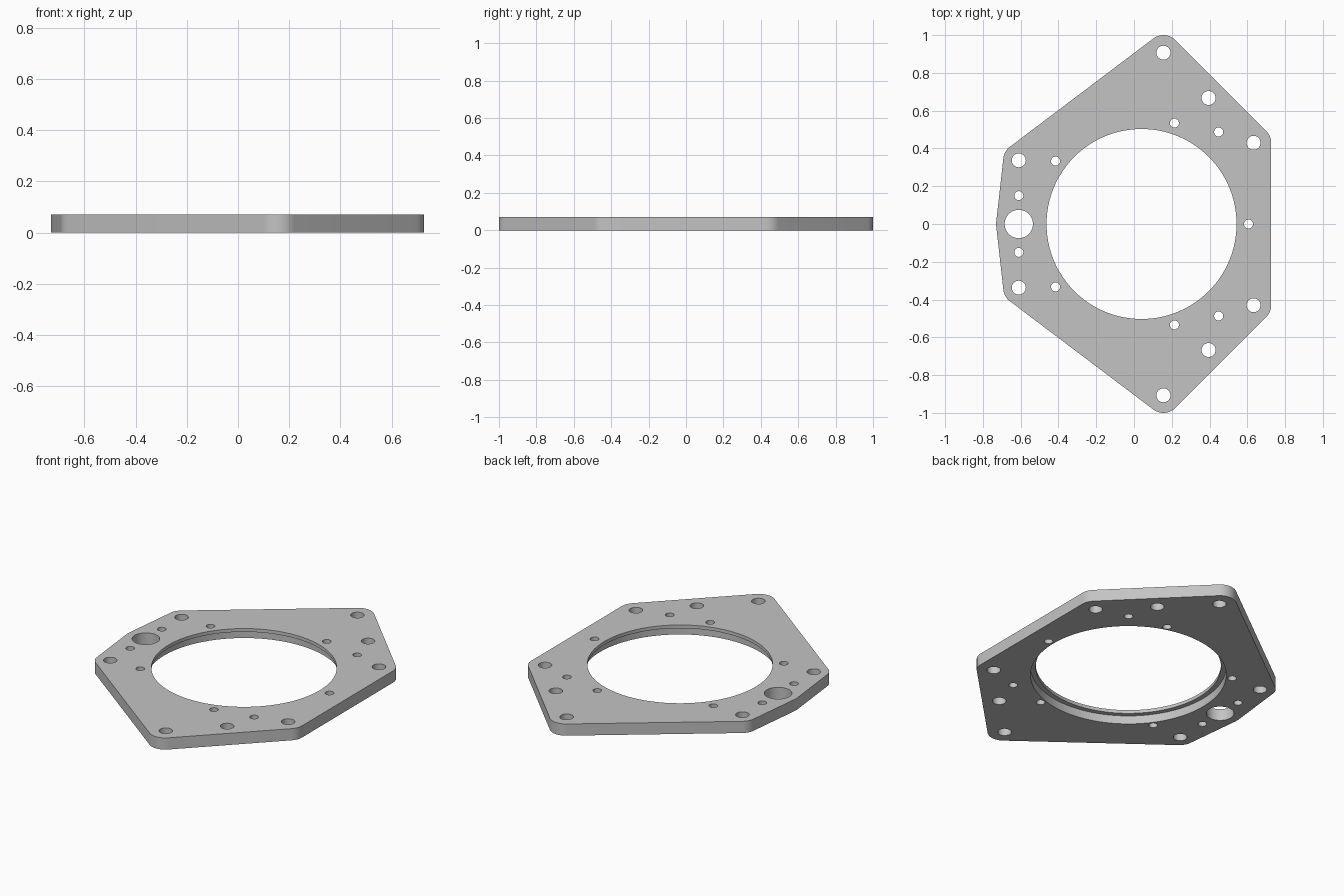
import bpy, bmesh, math
from mathutils import Vector, geometry

if "Cube" in bpy.data.objects:
    bpy.data.objects.remove(bpy.data.objects["Cube"], do_unlink=True)

THICK, LIP = 0.07, 0.02
BORE = (0.04, 0.0)

grey = bpy.data.materials.new("plain grey")
grey.use_nodes = True
colour = (0.55, 0.55, 0.55, 1)
grey.diffuse_color = colour
grey.node_tree.nodes["Principled BSDF"].inputs["Base Color"].default_value = colour


def circle(x, y, r, n):
    return [Vector((x + r * math.cos(2 * math.pi * i / n),
                    y + r * math.sin(2 * math.pi * i / n))) for i in range(n)]


def mirrored(points):
    return [(x, s * y) for x, y in points for s in ((1, -1) if y else (1,))]


def prism(bm, outline, z0, z1):
    """Closed prism from a 2D outline."""
    face = bm.faces.new([bm.verts.new((p.x, p.y, z0)) for p in outline])
    ext = bmesh.ops.extrude_face_region(bm, geom=[face], use_keep_orig=True)
    top = [v for v in ext["geom"] if isinstance(v, bmesh.types.BMVert)]
    bmesh.ops.translate(bm, verts=top, vec=(0, 0, z1 - z0))


def make_object(name, prisms):
    bm = bmesh.new()
    for outline, z0, z1 in prisms:
        prism(bm, outline, z0, z1)
    bmesh.ops.recalc_face_normals(bm, faces=bm.faces)
    mesh = bpy.data.meshes.new(name)
    bm.to_mesh(mesh)
    bm.free()
    mesh.materials.append(grey)
    obj = bpy.data.objects.new(name, mesh)
    bpy.context.collection.objects.link(obj)
    return obj


# Plate outline: a tight band around the rounded corners
corners = [(x, y, 0.09) for x, y in mirrored([(0.156, 0.91), (0.636, 0.43)])]
corners += [(x, y, 0.085) for x, y in mirrored([(-0.607, 0.34)])]
corners.append((-0.61, 0, 0.12))
points = [p for x, y, r in corners for p in circle(x, y, r, 64)]
outline = [points[i] for i in geometry.convex_hull_2d(points)]
plate = make_object("mounting_plate", [(outline, 0, THICK)])

# Through holes: central bore, cable hole, bolt holes and small screw holes
bolts = mirrored([(0.156, 0.907), (0.395, 0.667), (0.633, 0.43), (-0.61, 0.337)])
screws = mirrored([(0.214, 0.534), (0.448, 0.487), (0.606, 0),
                   (-0.415, 0.333), (-0.61, 0.15)])
holes = [circle(*BORE, 0.503, 128), circle(-0.61, 0, 0.075, 48)]
holes += [circle(x, y, 0.037, 32) for x, y in bolts]
holes += [circle(x, y, 0.024, 24) for x, y in screws]
hole_cutter = make_object("hole_cutter", [(h, -0.1, 0.2) for h in holes])

# Wider recess from below leaves a thin lip around the bore
recess_cutter = make_object("recess_cutter",
                            [(circle(*BORE, 0.531, 128), -0.1, THICK - LIP)])

# Cut, then drop the helpers
for cutter in (hole_cutter, recess_cutter):
    mod = plate.modifiers.new(cutter.name, "BOOLEAN")
    mod.operation, mod.solver, mod.object = "DIFFERENCE", "EXACT", cutter
bpy.context.view_layer.update()
graph = bpy.context.evaluated_depsgraph_get()
cut_mesh = bpy.data.meshes.new_from_object(plate.evaluated_get(graph))
plate.modifiers.clear()
plate.data = cut_mesh
for cutter in (hole_cutter, recess_cutter):
    bpy.data.objects.remove(cutter, do_unlink=True)

# Smooth round walls, keep rims sharp
bpy.ops.object.select_all(action="DESELECT")
plate.select_set(True)
bpy.context.view_layer.objects.active = plate
bpy.ops.object.shade_smooth_by_angle(angle=math.radians(30))
